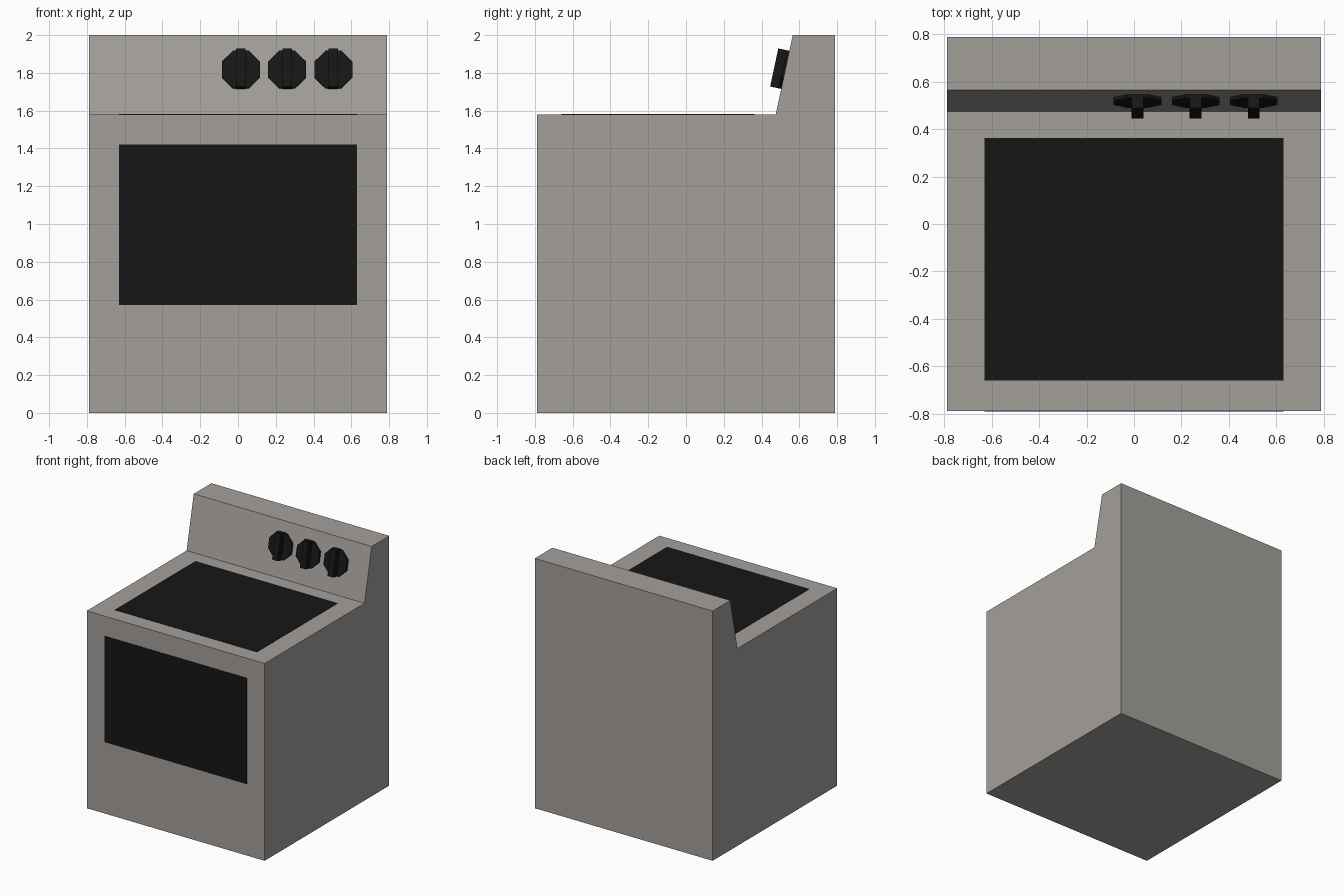
import bpy, bmesh, math
from mathutils import Matrix, Vector

if "Cube" in bpy.data.objects:
    bpy.data.objects.remove(bpy.data.objects["Cube"])


def material(name, rgb):
    m = bpy.data.materials.new(name)
    m.diffuse_color = (*rgb, 1)
    m.use_nodes = True
    m.node_tree.nodes["Principled BSDF"].inputs["Base Color"].default_value = m.diffuse_color
    return m


enamel = material("enamel", (0.37, 0.35, 0.33))
black = material("black", (0.008, 0.008, 0.008))


def finish(name, bm, mat):
    bmesh.ops.recalc_face_normals(bm, faces=bm.faces)
    mesh = bpy.data.meshes.new(name)
    bm.to_mesh(mesh)
    bm.free()
    mesh.materials.append(mat)
    obj = bpy.data.objects.new(name, mesh)
    bpy.context.collection.objects.link(obj)
    return obj


def add_box(bm, center, size):
    bmesh.ops.create_cube(bm, size=1, matrix=Matrix.Translation(center) @ Matrix.Diagonal((*size, 1)))


# Body: side profile (y, z) extruded across the width
HALF = 0.788
PROFILE = [(-HALF, 0), (HALF, 0), (HALF, 2), (0.565, 2), (0.475, 1.58), (-HALF, 1.58)]
bm = bmesh.new()
side = bm.faces.new([bm.verts.new((-HALF, y, z)) for y, z in PROFILE])
ext = bmesh.ops.extrude_face_region(bm, geom=[side])
bmesh.ops.translate(bm, vec=(2 * HALF, 0, 0), verts=[v for v in ext["geom"] if isinstance(v, bmesh.types.BMVert)])
finish("stove_body", bm, enamel)

# Nearly flush black glass panels
for name, center, size in [
    ("oven_window", (0, -HALF, 0.997), (1.26, 0.004, 0.85)),
    ("cooktop", (0, -0.149, 1.58), (1.26, 1.022, 0.004)),
]:
    bm = bmesh.new()
    add_box(bm, center, size)
    finish(name, bm, black)

# Octagonal knobs with a grip bar, lying on the sloped control panel
slope = Vector((0, 0.09, 0.42)).normalized()
right = Vector((1, 0, 0))
normal = right.cross(slope)
for i in range(3):
    bm = bmesh.new()
    bmesh.ops.create_cone(bm, cap_ends=True, segments=8, radius1=0.109, radius2=0.109, depth=0.015,
                          matrix=Matrix.Translation((0, 0, 0.0075)) @ Matrix.Rotation(math.pi / 8, 4, 'Z'))
    add_box(bm, (0, 0, 0.03), (0.05, 0.206, 0.06))
    knob = finish(f"knob_{i + 1}", bm, black)
    frame = Matrix((right, slope, normal)).transposed().to_4x4()
    knob.matrix_world = Matrix.Translation((0.015 + 0.245 * i, 0.5256, 1.816)) @ frame
